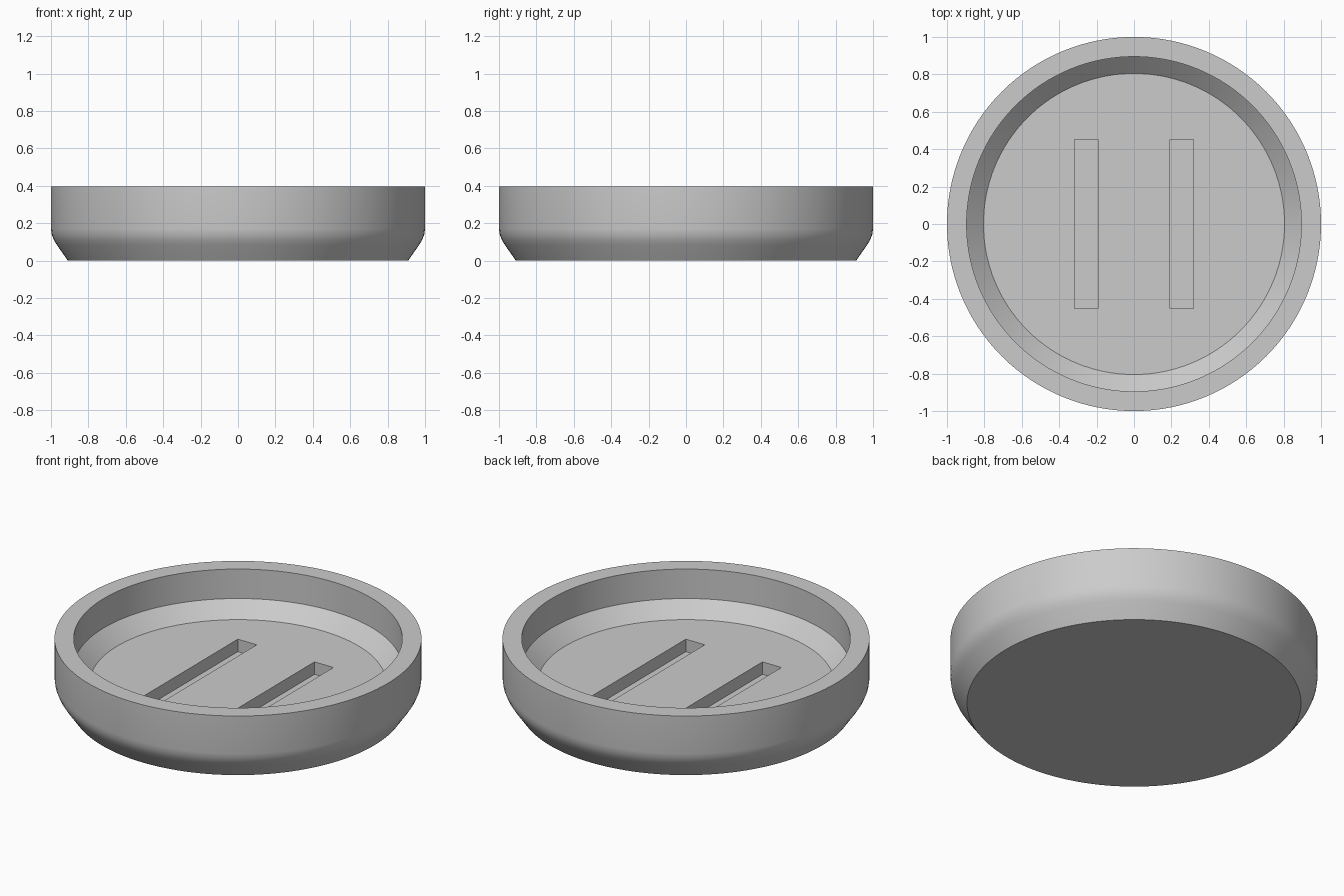
import bpy, bmesh, math
from mathutils import Matrix, Vector

cube = bpy.data.objects.get("Cube")
if cube:
    bpy.data.objects.remove(cube, do_unlink=True)

SEGMENTS = 128
FLOOR_Z = 0.135
SLOT_Z = 0.06

grey = bpy.data.materials.new("plain grey")
grey.use_nodes = True
grey.diffuse_color = (0.6, 0.6, 0.6, 1)
grey.node_tree.nodes["Principled BSDF"].inputs["Base Color"].default_value = (0.6, 0.6, 0.6, 1)


def add_object(name, bm):
    bmesh.ops.recalc_face_normals(bm, faces=bm.faces)
    mesh = bpy.data.meshes.new(name)
    bm.to_mesh(mesh)
    bm.free()
    mesh.materials.append(grey)
    obj = bpy.data.objects.new(name, mesh)
    bpy.context.collection.objects.link(obj)
    return obj


# Dish: outer wall with rounded lower chamfer, flat rim, recessed floor
profile = [(0.91, 0), (0.968, 0.083), (0.984, 0.109), (0.996, 0.139), (1, 0.17),
           (1, 0.397), (0.895, 0.397), (0.895, 0.22), (0.805, FLOOR_Z)]
bm = bmesh.new()
rings = []
for radius, z in profile:
    rings.append([bm.verts.new((radius * math.cos(a), radius * math.sin(a), z))
                  for a in (2 * math.pi * i / SEGMENTS for i in range(SEGMENTS))])
for low, high in zip(rings, rings[1:]):
    for i in range(SEGMENTS):
        j = (i + 1) % SEGMENTS
        bm.faces.new((low[i], low[j], high[j], high[i]))
bm.faces.new(rings[0])
bm.faces.new(rings[-1])
dish = add_object("dish", bm)

# Two parallel slots sunk into the floor
bm = bmesh.new()
for side in (-1, 1):
    bmesh.ops.create_cube(bm, size=1, matrix=Matrix.LocRotScale(
        Vector((side * 0.255, 0, SLOT_Z + 0.1)), None, Vector((0.126, 0.905, 0.2))))
cutter = add_object("slot_cutter", bm)
cutter.hide_render = True
cutter.hide_viewport = True

cut = dish.modifiers.new("slots", "BOOLEAN")
cut.operation = "DIFFERENCE"
cut.solver = "EXACT"
cut.object = cutter

# Apply the cut, then shade smooth with sharp edges kept
bpy.context.view_layer.objects.active = dish
dish.select_set(True)
bpy.ops.object.modifier_apply(modifier=cut.name)
bpy.data.objects.remove(cutter, do_unlink=True)
bpy.ops.object.shade_smooth_by_angle(angle=math.radians(30))
